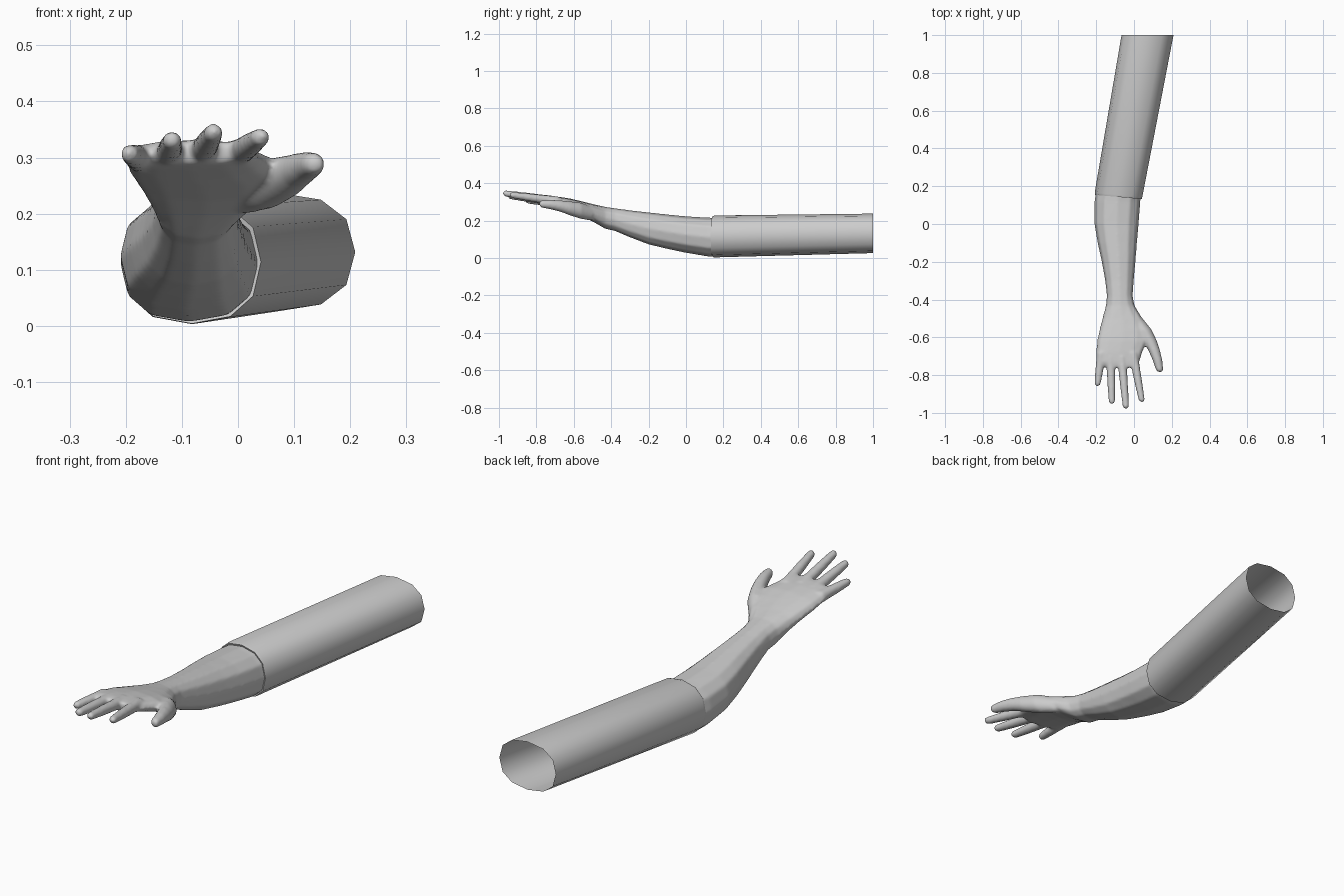
import bpy, bmesh, math

if "Cube" in bpy.data.objects:
    bpy.data.objects.remove(bpy.data.objects["Cube"])


def ring(bm, x0, x1, z0, z1, y, n=12, power=0.85, tilt=0.0):
    """Rounded-box ring across the arm; tilt shifts y along x."""
    cx, cz, hw, hz = (x0 + x1) / 2, (z0 + z1) / 2, (x1 - x0) / 2, (z1 - z0) / 2
    verts = []
    for i in range(n):
        a = 2 * math.pi * i / n
        c, s = math.cos(a), math.sin(a)
        dx = hw * math.copysign(abs(c) ** power, c)
        dz = hz * math.copysign(abs(s) ** power, s)
        verts.append(bm.verts.new((cx + dx, y + tilt * dx, cz + dz)))
    return verts


def loft(bm, rings, caps=True):
    for a, b in zip(rings, rings[1:]):
        n = len(a)
        for i in range(n):
            bm.faces.new((a[i], a[(i + 1) % n], b[(i + 1) % n], b[i]))
    if caps:
        bm.faces.new(rings[0])
        bm.faces.new(rings[-1])


def finish(bm, name):
    bmesh.ops.recalc_face_normals(bm, faces=bm.faces[:])
    me = bpy.data.meshes.new(name)
    bm.to_mesh(me)
    bm.free()
    ob = bpy.data.objects.new(name, me)
    bpy.context.collection.objects.link(ob)
    bpy.ops.object.select_all(action='DESELECT')
    bpy.context.view_layer.objects.active = ob
    ob.select_set(True)
    return ob


def finger(bm, pts):
    """Tapered tube through (x, y, z, r) with a rounded tip."""
    pts = list(pts)
    (xa, ya, za, _), (xb, yb, zb, r) = pts[-2:]
    for k in (0.4, 0.7, 0.9, 0.99):
        t = k * r / (ya - yb)
        pts.append((xb + (xb - xa) * t, yb - k * r, zb + (zb - za) * t,
                    r * math.sqrt(1 - k * k)))
    loft(bm, [ring(bm, x - r, x + r, z - r, z + r, y, 16, 1.0) for x, y, z, r in pts])


# Sleeve: open twelve-sided tube with a small turned-in cuff
bm = bmesh.new()
loft(bm, [
    ring(bm, -0.066, 0.209, 0.026, 0.237, 1.0),
    ring(bm, -0.208, 0.044, 0.003, 0.227, 0.155, tilt=-0.09),
    ring(bm, -0.205, 0.041, 0.004, 0.224, 0.143, tilt=-0.09),
    ring(bm, -0.198, 0.034, 0.012, 0.216, 0.146, tilt=-0.09),
    ring(bm, -0.195, 0.037, 0.014, 0.215, 0.17, tilt=-0.09),
], caps=False)
finish(bm, "sleeve")
bpy.ops.object.shade_smooth_by_angle(angle=math.radians(40))

# Forearm and palm: (y, x0, x1, z0, z1)
bm = bmesh.new()
sections = [
    (0.22, -0.192, 0.045, 0.012, 0.215), (0.12, -0.210, 0.034, 0.007, 0.216),
    (0.00, -0.210, 0.025, 0.027, 0.223), (-0.10, -0.193, 0.016, 0.048, 0.233),
    (-0.20, -0.171, 0.008, 0.072, 0.244), (-0.30, -0.153, -0.001, 0.110, 0.255),
    (-0.38, -0.144, -0.007, 0.144, 0.266), (-0.43, -0.149, 0.003, 0.155, 0.273),
    (-0.50, -0.168, 0.045, 0.195, 0.289), (-0.56, -0.184, 0.070, 0.222, 0.304),
    (-0.62, -0.197, 0.072, 0.243, 0.318), (-0.68, -0.201, 0.045, 0.262, 0.327),
    (-0.73, -0.198, 0.030, 0.277, 0.331), (-0.76, -0.150, 0.015, 0.288, 0.330),
]
loft(bm, [ring(bm, x0, x1, z0, z1, y) for y, x0, x1, z0, z1 in sections])

# Four fingers: base x/y/z, tip x/y/z
for bx, by, bz, tx, ty, tz in (
        (-0.172, -0.68, 0.297, -0.194, -0.855, 0.307),
        (-0.124, -0.70, 0.303, -0.117, -0.955, 0.332),
        (-0.066, -0.70, 0.306, -0.042, -0.982, 0.347),
        (-0.006, -0.68, 0.303, 0.043, -0.945, 0.338)):
    finger(bm, [(bx + (tx - bx) * t, by + (ty - by) * t, bz + (tz - bz) * t, r)
                for t, r in ((0, 0.026), (0.3, 0.023), (0.6, 0.021), (0.93, 0.017))])

# Thumb
finger(bm, [(0.010, -0.50, 0.235, 0.036), (0.050, -0.56, 0.252, 0.044),
            (0.084, -0.62, 0.265, 0.038), (0.107, -0.67, 0.277, 0.031),
            (0.124, -0.72, 0.285, 0.026), (0.134, -0.765, 0.288, 0.021)])

# Fuse everything into one smooth skin
arm = finish(bm, "forearm_and_hand")
mod = arm.modifiers.new("fuse", 'REMESH')
mod.mode = 'VOXEL'
mod.voxel_size = 0.006
soft = arm.modifiers.new("soften", 'SMOOTH')
soft.factor = 0.5
soft.iterations = 10
bpy.ops.object.modifier_apply(modifier="fuse")
bpy.ops.object.modifier_apply(modifier="soften")

# Open the elbow end inside the cuff
bm = bmesh.new()
bm.from_mesh(arm.data)
bmesh.ops.bisect_plane(bm, geom=bm.verts[:] + bm.edges[:] + bm.faces[:],
                       plane_co=(-0.08, 0.158, 0.11), plane_no=(0.09, 1, 0), clear_outer=True)
bm.to_mesh(arm.data)
bm.free()
bpy.ops.object.shade_smooth_by_angle(angle=math.radians(60))
